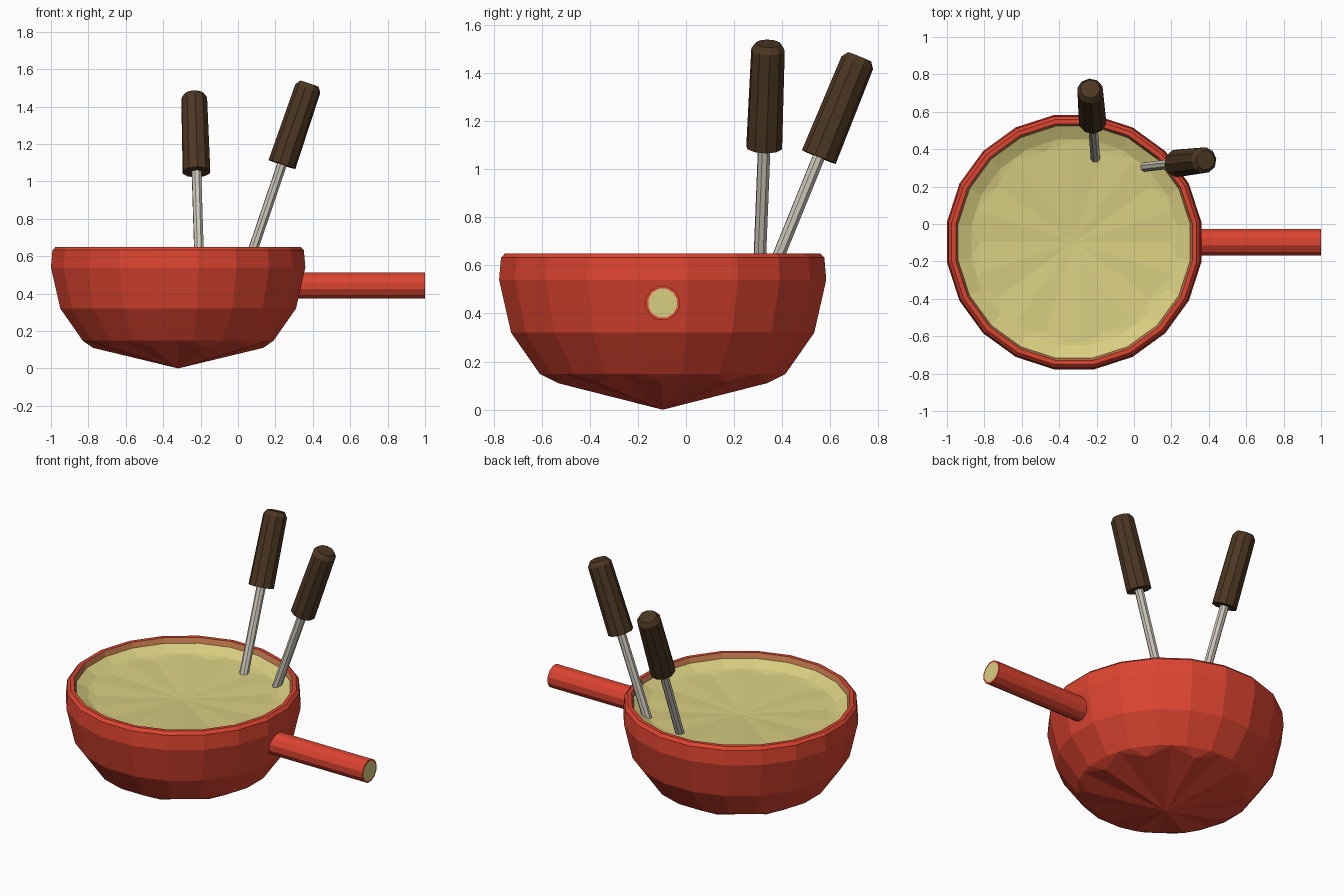
import bpy, bmesh, math
from mathutils import Vector

if "Cube" in bpy.data.objects:
    bpy.data.objects.remove(bpy.data.objects["Cube"])

CX, CY, N = -0.32, -0.097, 20


def material(name, rgb):
    m = bpy.data.materials.new(name)
    m.diffuse_color = (*rgb, 1)
    m.use_nodes = True
    m.node_tree.nodes["Principled BSDF"].inputs["Base Color"].default_value = m.diffuse_color
    return m


RED = material("red enamel", (0.72, 0.058, 0.030))
CHEESE = material("cheese yellow", (0.69, 0.62, 0.22))
TAN = material("orange tan", (0.56, 0.19, 0.075))
BROWN = material("dark brown wood", (0.072, 0.038, 0.016))
STEEL = material("pale metal", (0.62, 0.58, 0.50))


def finish(bm, name, mats):
    bmesh.ops.recalc_face_normals(bm, faces=bm.faces)
    me = bpy.data.meshes.new(name)
    bm.to_mesh(me)
    bm.free()
    for m in mats:
        me.materials.append(m)
    ob = bpy.data.objects.new(name, me)
    bpy.context.collection.objects.link(ob)
    return ob


def ring(bm, r, z, n=N, offset=9.0):
    # radius is measured to the flat sides of the polygon
    r /= math.cos(math.pi / N)
    out = []
    for i in range(n):
        a = math.radians(offset + i * 360 / n)
        out.append(bm.verts.new((CX + r * math.cos(a), CY + r * math.sin(a), z)))
    return out


def bridge(bm, a, b):
    n = len(a)
    return [bm.faces.new((a[i], a[(i + 1) % n], b[(i + 1) % n], b[i])) for i in range(n)]


def zigzag_floor(bm, edge, r_valley, z_valley, z_apex):
    # ten-pointed zigzag seam between the wall and a shallow cone
    apex = bm.verts.new((CX, CY, z_apex))
    valley = ring(bm, r_valley, z_valley, 10, 0)
    for k in range(10):
        a0, a1 = valley[k], valley[(k + 1) % 10]
        b0, b1, b2 = edge[2 * k - 1], edge[2 * k], edge[2 * k + 1]
        mid = bm.verts.new((b1.co + b2.co) / 2)
        for f in ((a0, b0, b1), (a0, b1, mid), (mid, b2, a1),
                  (apex, a0, mid), (apex, mid, a1)):
            bm.faces.new(f)


# bowl: faceted outer wall, rim and inner lip
bm = bmesh.new()
profile = [(0.51, 0.148), (0.63, 0.32), (0.68, 0.54), (0.672, 0.632),
           (0.655, 0.65), (0.632, 0.65), (0.615, 0.605)]
rings = [ring(bm, r, z) for r, z in profile]
for a, b in zip(rings, rings[1:]):
    faces = bridge(bm, a, b)
for f in faces:
    f.material_index = 1
zigzag_floor(bm, rings[0], 0.45, 0.11, 0.0)
finish(bm, "bowl", [RED, TAN])

# melted cheese: slightly dished surface with the same zigzag
bm = bmesh.new()
edge = ring(bm, 0.62, 0.618)
inner = ring(bm, 0.55, 0.585)
bridge(bm, edge, inner)
zigzag_floor(bm, inner, 0.50, 0.575, 0.55)
cheese = finish(bm, "melted_cheese", [CHEESE])
if cheese.data.polygons[0].normal.z < 0:
    cheese.data.flip_normals()


def rod(name, start, end, sections, sides, mats, cap_mat=0):
    # lathe along an axis; sections are (distance along 0..1, radius)
    start, end = Vector(start), Vector(end)
    q = (end - start).to_track_quat('Z', 'Y')
    bm = bmesh.new()
    loops = []
    for t, r in sections:
        c = start.lerp(end, t)
        loops.append([bm.verts.new(c + q @ Vector((
            r * math.cos(2 * math.pi * (i + 0.5) / sides),
            r * math.sin(2 * math.pi * (i + 0.5) / sides), 0))) for i in range(sides)])
    for a, b in zip(loops, loops[1:]):
        bridge(bm, a, b)
    bm.faces.new(loops[0])
    bm.faces.new(loops[-1]).material_index = cap_mat
    return finish(bm, name, mats)


# pan handle with pale end disc
rod("pan_handle", (0.28, CY, 0.443), (1.0, CY, 0.443),
    [(0, 0.073), (1, 0.073), (1, 0.062)], 12, [RED, CHEESE], 1)

# two leaning forks: metal rod and wooden grip
for i, (b, t) in enumerate([((-0.222, 0.552, 1.05), (-0.235, 0.722, 1.467)),
                            ((0.235, 0.325, 1.09), (0.382, 0.342, 1.522))], 1):
    b, t = Vector(b), Vector(t)
    d = (t - b) / (t.z - b.z)
    low = b - d * (b.z - 0.52)
    rod(f"fork_rod_{i}", low, b + d * 0.05, [(0, 0.027), (1, 0.027)], 8, [STEEL])
    rod(f"fork_grip_{i}", b, t, [(0, 0.06), (0, 0.076), (0.94, 0.071), (1, 0.052)],
        10, [BROWN])
